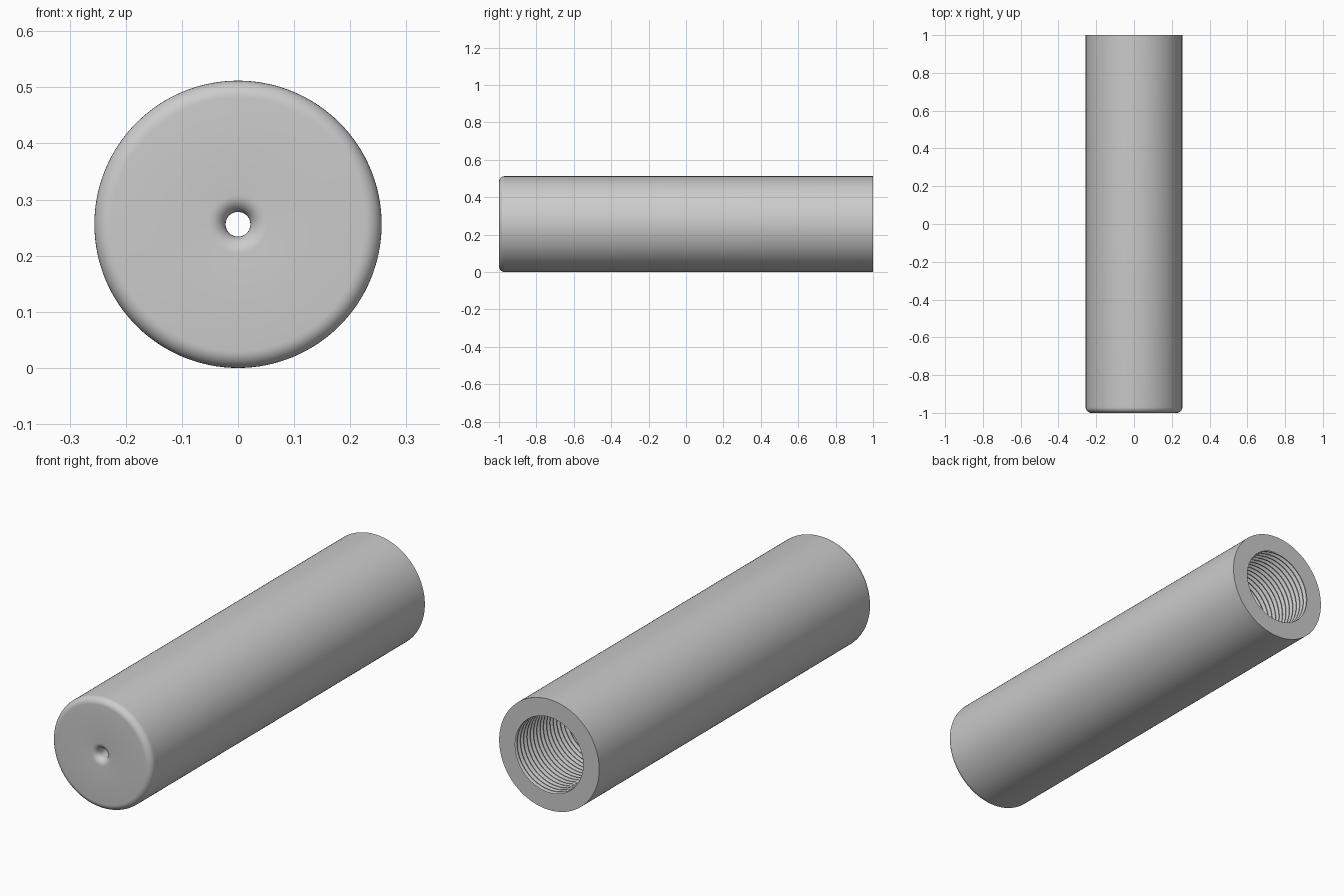
import bpy
import bmesh
from math import sin, cos, pi, radians

RADIUS, BORE, THREAD_DEPTH = 0.256, 0.174, 0.014
PITCH, SEGMENTS = 0.024, 128
BACK, SHOULDER, FLOOR, FRONT = 1.0, 0.0, -0.92, -1.0
FILLET, HOLE, FLARE = 0.03, 0.022, 0.03

cube = bpy.data.objects.get("Cube")
if cube:
    bpy.data.objects.remove(cube)

steel = bpy.data.materials.new("grey_metal")
steel.use_nodes = True
grey = (0.6, 0.6, 0.6, 1)
steel.diffuse_color = grey
steel.node_tree.nodes["Principled BSDF"].inputs["Base Color"].default_value = grey


def point(r, y, step):
    a = 2 * pi * step / SEGMENTS
    return (r * cos(a), y, RADIUS + r * sin(a))


def finish(bm, name):
    mesh = bpy.data.meshes.new(name)
    bm.to_mesh(mesh)
    bm.free()
    obj = bpy.data.objects.new(name, mesh)
    bpy.context.collection.objects.link(obj)
    mesh.materials.append(steel)
    bpy.ops.object.select_all(action='DESELECT')
    obj.select_set(True)
    bpy.context.view_layer.objects.active = obj
    bpy.ops.object.shade_smooth_by_angle(angle=radians(30))


def arc(cr, cy, radius, start, end, steps=8):
    angles = [radians(start + (end - start) * i / steps) for i in range(steps + 1)]
    return [(cr + radius * cos(a), cy + radius * sin(a)) for a in angles]


# Sleeve: back rim, outer wall, rounded front, flared pinhole, plain inner bore
profile = [(BORE, BACK), (RADIUS, BACK)]
profile += arc(RADIUS - FILLET, FRONT + FILLET, FILLET, 0, -90)
profile += arc(HOLE + FLARE, FRONT + FLARE, FLARE, 270, 180)
profile += [(HOLE, FLOOR), (BORE, FLOOR), (BORE, SHOULDER)]

bm = bmesh.new()
rows = [[bm.verts.new(point(r, y, j)) for j in range(SEGMENTS)] for r, y in profile]
for a, b in zip(rows, rows[1:]):
    for j in range(SEGMENTS):
        n = (j + 1) % SEGMENTS
        bm.faces.new((a[j], a[n], b[n], b[j]))
finish(bm, "sleeve")

# Internal thread: a helical ridge, trimmed flat at both ends
section = [(0, 0), (0.15, 0), (0.5, THREAD_DEPTH), (0.65, THREAD_DEPTH)]
turns = int((BACK - SHOULDER) / PITCH) + 4
bm = bmesh.new()
rows = []
for turn in range(turns):
    for phase, depth in section:
        y = SHOULDER + PITCH * (turn - 2 + phase)
        rows.append([bm.verts.new(point(BORE + depth, y + PITCH * j / SEGMENTS, j))
                     for j in range(SEGMENTS)])
lead = len(section)
for k in range(len(rows) - lead - 1):
    for j in range(SEGMENTS):
        wrap = j == SEGMENTS - 1
        n, s = (0, lead) if wrap else (j + 1, 0)
        bm.faces.new((rows[k][j], rows[k + s][n], rows[k + 1 + s][n], rows[k + 1][j]))
for y, direction in ((BACK, 1), (SHOULDER, -1)):
    bmesh.ops.bisect_plane(bm, geom=bm.verts[:] + bm.edges[:] + bm.faces[:],
                           plane_co=(0, y, 0), plane_no=(0, direction, 0),
                           clear_outer=True)
loose = [v for v in bm.verts if not v.link_faces]
bmesh.ops.delete(bm, geom=loose, context='VERTS')
finish(bm, "internal_thread")
